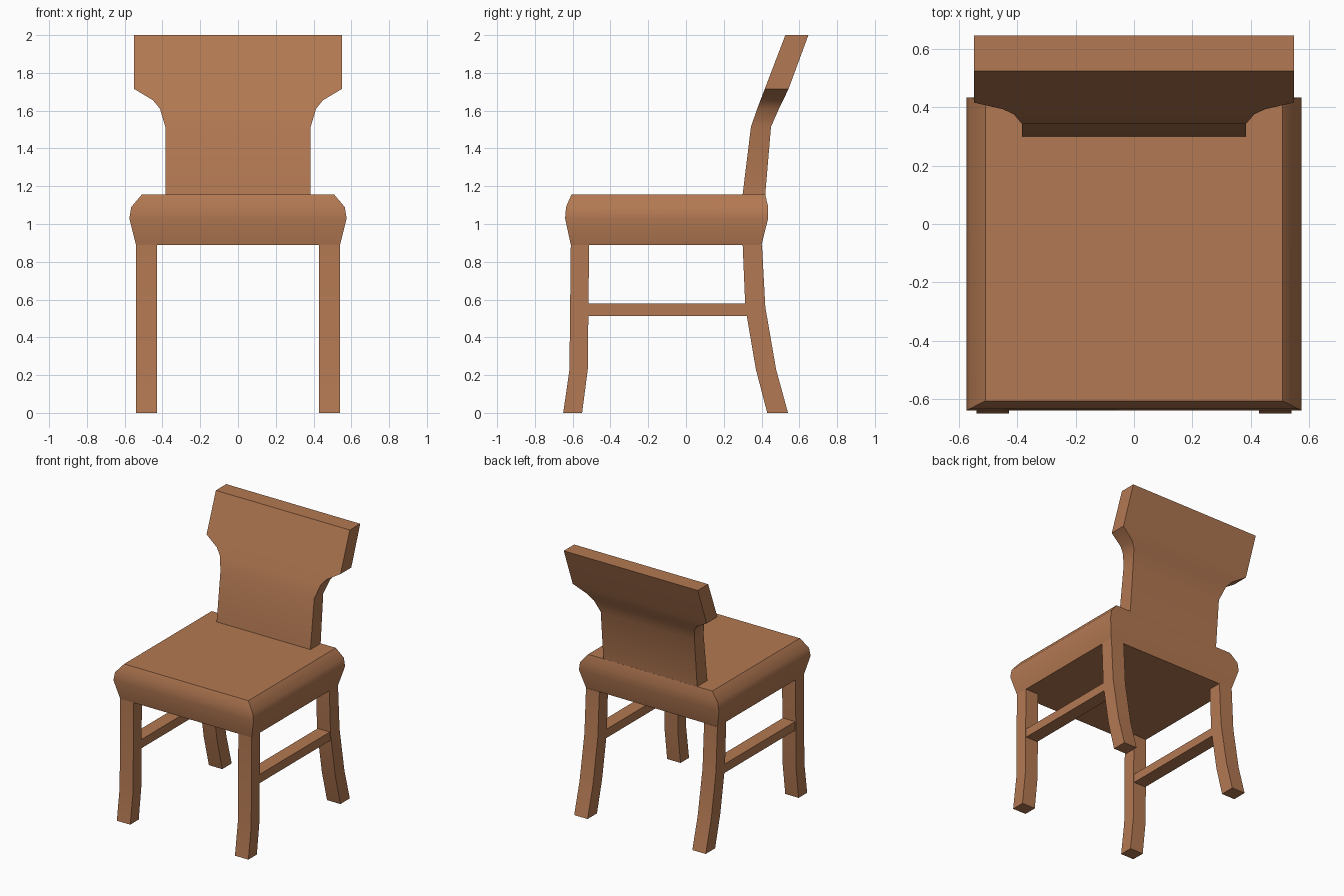
import bpy
import bmesh
import math

if "Cube" in bpy.data.objects:
    bpy.data.objects.remove(bpy.data.objects["Cube"])

# One flat wood colour
wood = bpy.data.materials.new("warm wood")
wood.diffuse_color = (0.45, 0.19, 0.085, 1.0)
wood.use_nodes = True
wood.node_tree.nodes["Principled BSDF"].inputs["Base Color"].default_value = wood.diffuse_color


def loft(name, rings):
    """Stack of rectangles (z, x_min, x_max, y_min, y_max) joined into a solid."""
    bm = bmesh.new()
    loops = []
    for z, x0, x1, y0, y1 in rings:
        loops.append([bm.verts.new((x, y, z)) for x, y in
                      ((x0, y0), (x1, y0), (x1, y1), (x0, y1))])
    for a, b in zip(loops, loops[1:]):
        for i in range(4):
            j = (i + 1) % 4
            bm.faces.new((a[i], a[j], b[j], b[i]))
    bm.faces.new(loops[0][::-1])
    bm.faces.new(loops[-1])
    bmesh.ops.recalc_face_normals(bm, faces=bm.faces)
    mesh = bpy.data.meshes.new(name)
    bm.to_mesh(mesh)
    bm.free()
    mesh.materials.append(wood)
    obj = bpy.data.objects.new(name, mesh)
    bpy.context.collection.objects.link(obj)
    bpy.ops.object.select_all(action='DESELECT')
    obj.select_set(True)
    bpy.context.view_layer.objects.active = obj
    bpy.ops.object.shade_smooth_by_angle(angle=math.radians(35))
    return obj


def mirrored(name, rings):
    """Right-hand part with a mirrored copy on the left."""
    obj = loft(name, rings)
    obj.modifiers.new("mirror", 'MIRROR').use_axis[0] = True
    return obj


# Seat cushion: (z, half width, front y, back y)
seat = [(0.89, 0.54, -0.61, 0.40), (1.03, 0.575, -0.64, 0.435),
        (1.09, 0.565, -0.635, 0.435), (1.155, 0.51, -0.607, 0.42)]
loft("seat", [(z, -w, w, f, b) for z, w, f, b in seat])

# Curved backrest, flaring out at the top
back = [(1.15, 0.385, 0.299, 0.419), (1.515, 0.385, 0.344, 0.45),
        (1.61, 0.413, 0.377, 0.492), (1.655, 0.45, 0.394, 0.514),
        (1.715, 0.55, 0.417, 0.543), (2.0, 0.55, 0.526, 0.648)]
loft("backrest", [(z, -w, w, f, b) for z, w, f, b in back])

# Legs: (z, front y, back y)
LEG_IN, LEG_OUT = 0.43, 0.54
front = [(0.0, -0.65, -0.55), (0.23, -0.617, -0.52), (0.89, -0.61, -0.513)]
rear = [(0.0, 0.43, 0.54), (0.23, 0.37, 0.477), (0.56, 0.314, 0.42),
        (0.89, 0.30, 0.402)]
for name, profile in (("front_legs", front), ("rear_legs", rear)):
    mirrored(name, [(z, LEG_IN, LEG_OUT, f, b) for z, f, b in profile])

# Side stretchers between front and rear legs
mirrored("side_stretchers", [(0.513, 0.435, 0.535, -0.53, 0.34),
                             (0.578, 0.435, 0.535, -0.53, 0.34)])
